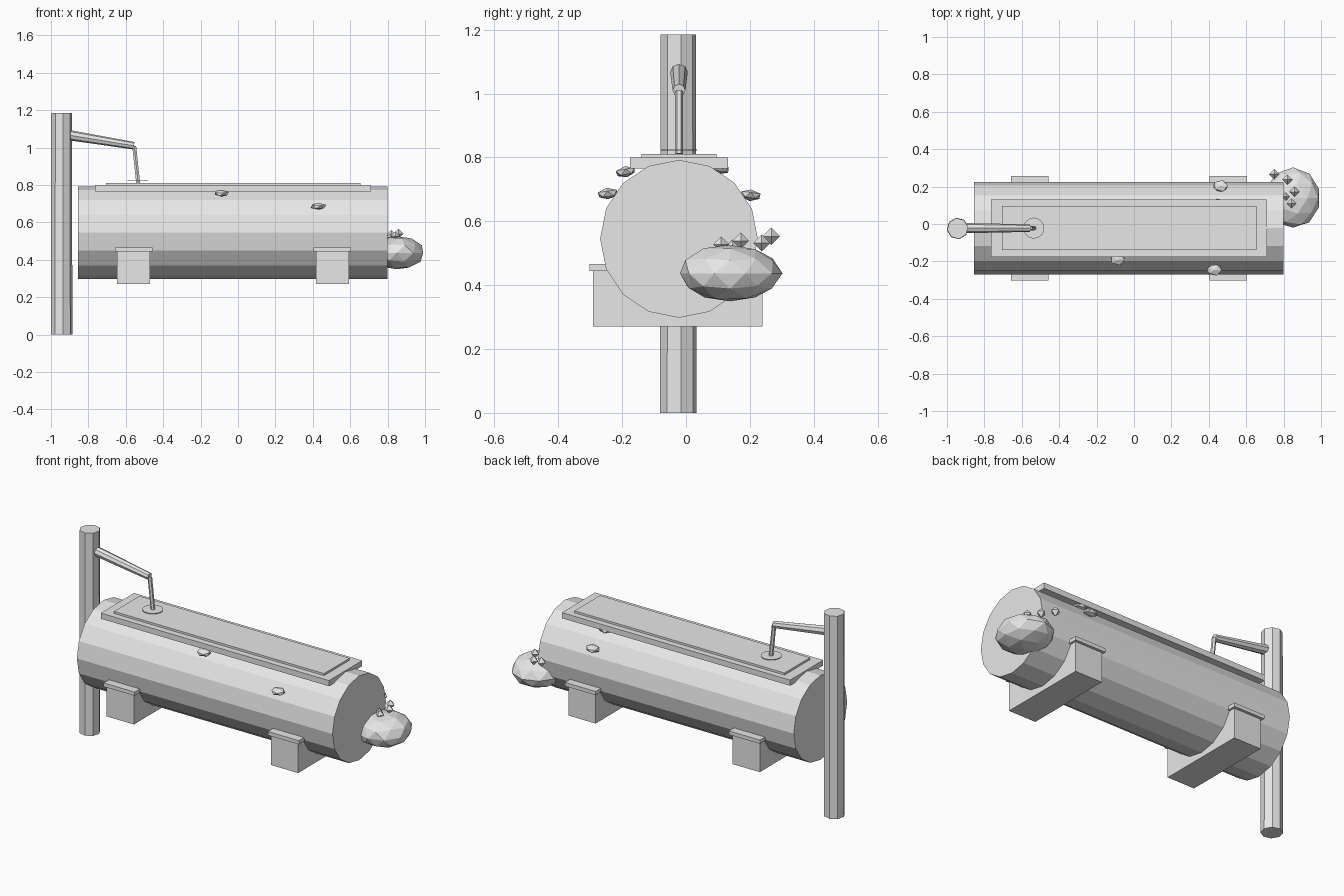
import bpy
import random
from math import radians
from mathutils import Vector

random.seed(4)
if "Cube" in bpy.data.objects:
    bpy.data.objects.remove(bpy.data.objects["Cube"], do_unlink=True)

grey = bpy.data.materials.new("plain_grey")
grey.use_nodes = True
grey.diffuse_color = (0.8, 0.8, 0.8, 1)
grey.node_tree.nodes["Principled BSDF"].inputs["Base Color"].default_value = (0.8, 0.8, 0.8, 1)

MID_Y = -0.022  # centre line shared by log, post and spout


def finish(name):
    obj = bpy.context.object
    obj.name = name
    obj.data.materials.append(grey)
    return obj


def box(name, low, high):
    low, high = Vector(low), Vector(high)
    bpy.ops.mesh.primitive_cube_add(size=1, location=(low + high) / 2)
    bpy.context.object.scale = high - low
    return finish(name)


def rod(name, start, end, r1, r2, sides, spin=0):
    """Tapered prism running from start to end."""
    start, end = Vector(start), Vector(end)
    axis = end - start
    bpy.ops.mesh.primitive_cone_add(vertices=sides, radius1=r1, radius2=r2,
                                    depth=axis.length, location=(start + end) / 2)
    obj = finish(name)
    if axis.x == 0:
        obj.rotation_euler.z = radians(spin)
    else:
        obj.rotation_euler.y = axis.angle(Vector((0, 0, 1)))
    return obj


def blob(name, centre, size, detail, jitter=0.0, tilt=0):
    """Faceted stone or fungus shape."""
    bpy.ops.mesh.primitive_ico_sphere_add(subdivisions=detail, radius=1, location=centre)
    obj = finish(name)
    for v in obj.data.vertices:
        v.co *= 1 + random.uniform(-jitter, jitter)
    obj.scale = size
    obj.rotation_euler.x = radians(tilt)
    return obj


# Log trough with rim and water surface
rod("log_body", (-0.855, MID_Y, 0.545), (0.8, MID_Y, 0.545), 0.247, 0.247, 16)
box("trough_rim", (-0.765, -0.176, 0.766), (0.712, 0.131, 0.799))
box("water_surface", (-0.705, -0.14, 0.79), (0.655, 0.096, 0.811))

# Cradle blocks with caps
for side, x in (("right", -0.558), ("left", 0.505)):
    box(side + "_cradle", (x - 0.088, -0.291, 0.27), (x + 0.088, 0.24, 0.447))
    box(side + "_cradle_cap", (x - 0.1, -0.302, 0.445), (x + 0.1, 0.256, 0.467))

# Post, spout, falling water and ripple
rod("post", (-0.943, MID_Y - 0.002, 0), (-0.943, MID_Y - 0.002, 1.185), 0.058, 0.056, 8, 8)
rod("spout", (-0.93, MID_Y, 1.071), (-0.557, MID_Y, 1.01), 0.028, 0.02, 8)
rod("water_stream", (-0.555, MID_Y, 1.008), (-0.534, MID_Y, 0.811), 0.012, 0.012, 6)
rod("ripple", (-0.536, MID_Y, 0.821), (-0.536, MID_Y, 0.825), 0.056, 0.056, 16)

# Bracket fungi on the log
fungi = [(-0.088, -0.188, 0.755, 12), (0.43, -0.245, 0.686, 8),
         (0.463, 0.202, 0.682, -8), (0.447, 0.105, 0.766, -12)]
for x, y, z, tilt in fungi:
    blob("fungus", (x, y, z), (0.043, 0.034, 0.018), 1, 0.08, tilt)

# Mossy stone at the log end
blob("stone", (0.85, 0.138, 0.437), (0.148, 0.16, 0.09), 2, 0.03)

# Small diamond sprouts on the stone
sprouts = [(0.75, 0.267, 0.553, 0.028), (0.82, 0.237, 0.532, 0.027),
           (0.858, 0.172, 0.539, 0.026), (0.842, 0.11, 0.527, 0.025),
           (0.812, 0.146, 0.52, 0.022)]
for x, y, z, r in sprouts:
    rod("sprout_top", (x, y, z), (x, y, z + r), r, 0, 4)
    rod("sprout_base", (x, y, z - r), (x, y, z), 0, r, 4)
